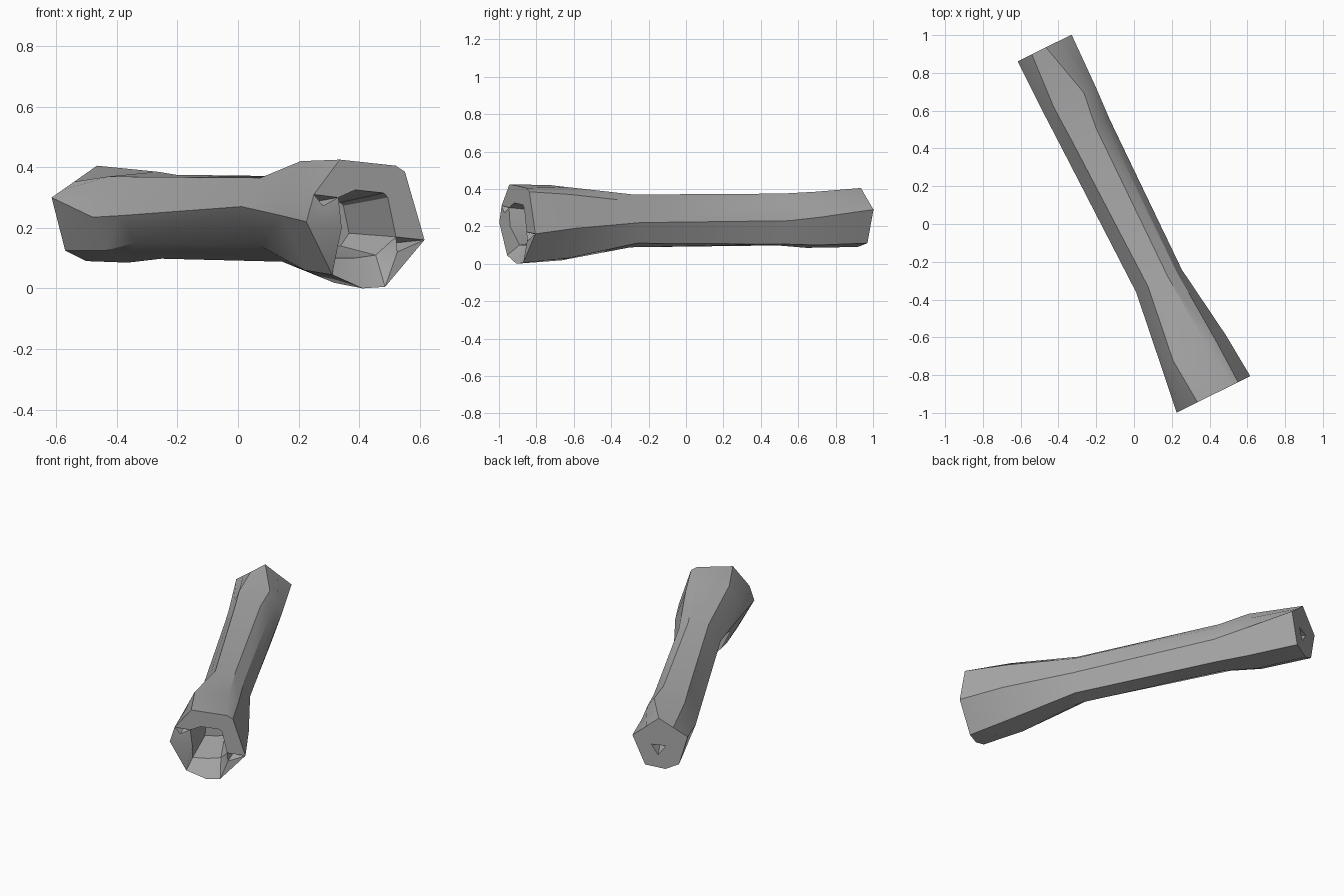
import bpy, bmesh, math
from mathutils import Vector

cube = bpy.data.objects.get("Cube")
if cube:
    bpy.data.objects.remove(cube, do_unlink=True)

grey = bpy.data.materials.new("stone_grey")
grey.use_nodes = True
grey.diffuse_color = (0.4, 0.4, 0.4, 1)
grey.node_tree.nodes["Principled BSDF"].inputs["Base Color"].default_value = (0.4, 0.4, 0.4, 1)

# Shaft frame: t runs along the shaft to the front, u runs across it
ANGLE = math.radians(26.3)
ALONG = Vector((math.sin(ANGLE), -math.cos(ANGLE), 0))
ACROSS = Vector((math.cos(ANGLE), math.sin(ANGLE), 0))
bm = bmesh.new()


def vert(t, u, z):
    return bm.verts.new(ALONG * t + ACROSS * u + Vector((0, 0, z)))


def ring(t, section):
    return [vert(t, u, z) for u, z in section]


def bridge(a, b, skip=()):
    n = len(a)
    for i in range(n):
        j = (i + 1) % n
        if i not in skip:
            bm.faces.new((a[i], a[j], b[j], b[i]))


def chip(outer, inner, a, b, c, d):
    """Rim panel with a small three-sided chip a-b-c sunk to d."""
    for f in ((outer, a, c), (outer, c, inner), (inner, c, b),
              (a, b, d), (b, c, d), (c, a, d)):
        bm.faces.new(f)


# Outer cross-sections: left, upper left pair, top, upper right, right, bottom trio
sections = [
    (-1.045, [(-.17, .30), (-.13, .325), (-.087, .352), (-.003, .405), (.07, .348),
              (.148, .29), (.075, .11), (-.042, .09), (-.12, .125)]),
    (-.74, [(-.169, .235), (-.138, .30), (-.107, .37), (.07, .385), (.11, .33),
            (.14, .25), (.09, .10), (-.04, .085), (-.12, .125)]),
    (-.55, [(-.165, .24), (-.133, .30), (-.10, .368), (.045, .375), (.10, .32),
            (.13, .23), (.09, .105), (-.01, .098), (-.108, .15)]),
    (.33, [(-.15, .27), (-.115, .318), (-.08, .365), (.037, .37), (.09, .33),
           (.12, .22), (.08, .11), (0, .088), (-.08, .14)]),
    (.74, [(-.205, .24), (-.19, .31), (-.135, .42), (.06, .41), (.115, .37),
           (.175, .19), (.08, .03), (-.01, .018), (-.12, .06)]),
    (.995, [(-.24, .22), (-.212, .31), (-.117, .425), (.089, .405), (.123, .385),
            (.195, .16), (.05, .005), (-.033, 0), (-.145, .045)]),
]
rings = [ring(t, s) for t, s in sections]
for a, b in zip(rings, rings[1:]):
    bridge(a, b)
back, front = rings[0], rings[-1]

# Broken hollow in the front end, with two chipped rim panels
mouth_section = [(-.11, .2), (-.122, .3), (-.06, .325), (.045, .315), (.06, .30),
                 (.09, .17), (.045, .11), (-.033, .1), (-.117, .1)]
mouth = ring(.995, mouth_section)
for v in mouth[6:]:
    v.co -= ALONG * .06
bridge(front, mouth, skip=(0, 5))
chip(front[0], mouth[0], front[1], mouth[1], vert(.995, -.178, .272), vert(.93, -.165, .288))
chip(front[6], mouth[6], front[5], mouth[5], vert(.995, .095, .12), vert(.93, .12, .15))
floor = ring(.7, [(u * .7, .21 + (z - .21) * .7) for u, z in mouth_section])
bridge(mouth, floor)
bm.faces.new(floor)

# Back end cap with a small triangular pit
pit = ring(-1.045, [(-.045, .235), (.04, .24), (0, .175)])
tip = vert(-.97, 0, .215)
for k, (start, count) in enumerate(((0, 4), (4, 2), (6, 3))):
    nxt = pit[(k + 1) % 3]
    for i in range(start, start + count):
        bm.faces.new((back[i], back[(i + 1) % 9], pit[k]))
    bm.faces.new((back[(start + count) % 9], nxt, pit[k]))
    bm.faces.new((pit[k], nxt, tip))

bmesh.ops.recalc_face_normals(bm, faces=bm.faces)
mesh = bpy.data.meshes.new("bone_shaft")
bm.to_mesh(mesh)
bm.free()
mesh.materials.append(grey)
shaft = bpy.data.objects.new("bone_shaft", mesh)
bpy.context.collection.objects.link(shaft)
bpy.context.view_layer.objects.active = shaft
shaft.select_set(True)
bpy.ops.object.shade_smooth_by_angle(angle=math.radians(30))
